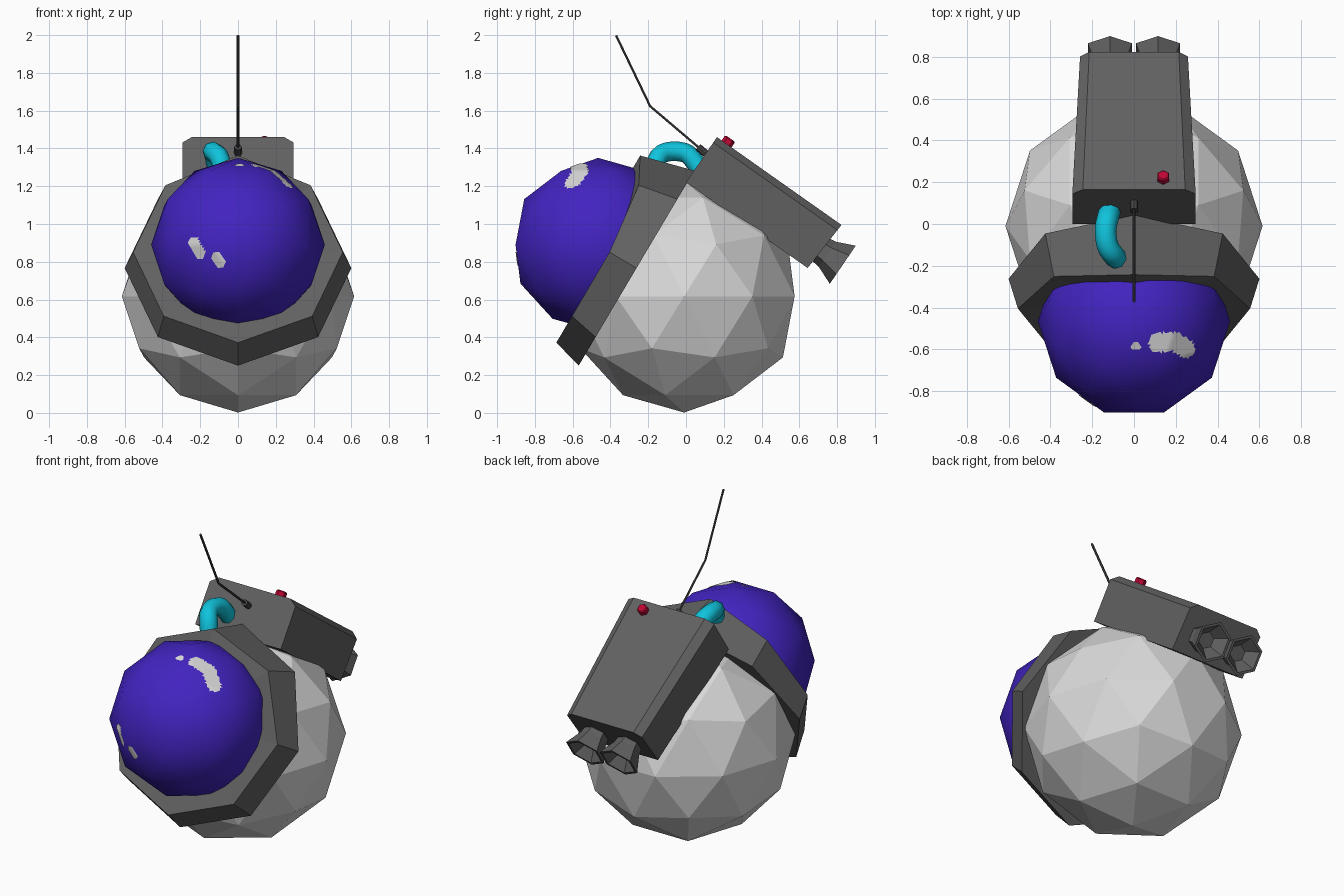
import bpy, bmesh, math
from mathutils import Vector, Matrix

if "Cube" in bpy.data.objects:
    bpy.data.objects.remove(bpy.data.objects["Cube"])


def material(name, rgb):
    m = bpy.data.materials.new(name)
    m.diffuse_color = (*rgb, 1)
    m.use_nodes = True
    m.node_tree.nodes["Principled BSDF"].inputs["Base Color"].default_value = m.diffuse_color
    return m


WHITE = material("off white", (0.70, 0.70, 0.70))
GREY = material("dark grey", (0.12, 0.12, 0.12))
BLUE = material("visor indigo", (0.055, 0.017, 0.53))
CYAN = material("hose cyan", (0.005, 0.55, 0.72))
RED = material("button red", (0.52, 0.002, 0.035))
BLACK = material("antenna grey", (0.06, 0.06, 0.06))


def finish(name, bm, mat, smooth=False):
    bmesh.ops.recalc_face_normals(bm, faces=bm.faces[:])
    me = bpy.data.meshes.new(name)
    for f in bm.faces:
        f.smooth = smooth
    bm.to_mesh(me)
    bm.free()
    me.materials.append(mat)
    ob = bpy.data.objects.new(name, me)
    bpy.context.collection.objects.link(ob)
    return ob


def loft(name, rings, mat, cap_start=True, cap_end=True):
    """Bridge equal-length rings of points."""
    bm = bmesh.new()
    vs = [[bm.verts.new(p) for p in r] for r in rings]
    n = len(rings[0])
    for a, b in zip(vs, vs[1:]):
        for i in range(n):
            j = (i + 1) % n
            bm.faces.new((a[i], a[j], b[j], b[i]))
    if cap_start:
        bm.faces.new(vs[0])
    if cap_end:
        bm.faces.new(vs[-1])
    return finish(name, bm, mat)


def turned(name, base, axis, profile, sides, mat):
    """Low-poly turned part: profile of (distance along axis, radius)."""
    axis = Vector(axis).normalized()
    side = Vector((1, 0, 0))
    up = side.cross(axis).normalized()
    rings = []
    for d, r in profile:
        ring = []
        for i in range(sides):
            t = 2 * math.pi * i / sides
            ring.append(Vector(base) + axis * d + (up * math.cos(t) + side * math.sin(t)) * r)
        rings.append(ring)
    return loft(name, rings, mat)


def icosphere(centre, radius):
    bm = bmesh.new()
    m = Matrix.Translation(centre) @ Matrix.Rotation(math.pi / 2, 4, 'Z')
    bmesh.ops.create_icosphere(bm, subdivisions=2, radius=radius, matrix=m)
    return bm


def tube(name, pts, radius, mat, res, smooth, kind='POLY'):
    cu = bpy.data.curves.new(name, 'CURVE')
    cu.dimensions = '3D'
    cu.bevel_depth = radius
    cu.bevel_resolution = res
    cu.use_fill_caps = True
    sp = cu.splines.new(kind)
    sp.points.add(len(pts) - 1)
    for p, co in zip(sp.points, pts):
        p.co = (*co, 1)
    if kind == 'NURBS':
        sp.order_u = 3
        sp.use_endpoint_u = True
        sp.resolution_u = 3
    sp.use_smooth = smooth
    cu.materials.append(mat)
    ob = bpy.data.objects.new(name, cu)
    bpy.context.collection.objects.link(ob)
    bpy.ops.object.select_all(action='DESELECT')
    ob.select_set(True)
    bpy.context.view_layer.objects.active = ob
    bpy.ops.object.convert(target='MESH')
    return ob


# Body and visor spheres
BODY = Vector((0, -0.01, 0.617))
VISOR = Vector((0, -0.465, 0.89))
R = 0.46
finish("body", icosphere(BODY, 0.615), WHITE)
finish("visor", icosphere(VISOR, R), BLUE, smooth=True)

# Visor glints: thin plates cut from a finely divided visor, near short paths
GLINTS = [
    ([(0.12, -0.105, 0.43), (0.20, -0.10, 0.40), (0.265, -0.14, 0.345)], 0.048),
    ([(0.01, -0.125, 0.44)], 0.022),
    ([(-0.24, -0.39, 0.005), (-0.21, -0.40, -0.04)], 0.038),
    ([(-0.112, -0.44, -0.07), (-0.098, -0.44, -0.095)], 0.031),
]


def on_glint(p):
    p = p.normalized() * R
    for path, r in GLINTS:
        for a, b in zip(path, path[1:] or path):
            for k in range(9):
                if (Vector(a).lerp(Vector(b), k / 8).normalized() * R - p).length < r:
                    return True
    return False


bm = icosphere(VISOR, R)
far = [f for f in bm.faces if (f.calc_center_median() - VISOR).y > 0.15]
bmesh.ops.delete(bm, geom=far, context='FACES')
bmesh.ops.subdivide_edges(bm, edges=bm.edges[:], cuts=15, use_grid_fill=True)
off = [f for f in bm.faces if not on_glint(f.calc_center_median() - VISOR)]
bmesh.ops.delete(bm, geom=off, context='FACES')
for v in bm.verts:
    v.co = VISOR + (v.co - VISOR) * 1.01
finish("visor_glints", bm, WHITE, smooth=True)

# Octagonal collar, deeper at the top like a brim
AXIS = Vector((0, -0.86, 0.51)).normalized()
UP = Vector((0, 0.51, 0.86)).normalized()
SIDE = Vector((1, 0, 0))


def collar_ring(depths, radii):
    ring = []
    for i in range(8):
        t = i * math.pi / 4
        k = min(i, 8 - i)
        ring.append(BODY + AXIS * depths[k]
                    + (UP * math.cos(t) + SIDE * math.sin(t)) * radii[k])
    return ring


front = [0.58, 0.507, 0.459, 0.457, 0.457]
loft("collar", [
    collar_ring([0.293] * 5, [0.48] * 5),
    collar_ring([0.293] * 5, [0.60] * 5),
    collar_ring(front, [0.6 - 0.27 * (d - 0.293) for d in front]),
    collar_ring(front, [0.41] * 5),
], GREY)


# Backpack: tapered box with chamfered top edges
def pack_ring(bottom, top, w):
    section = [(-1, 0), (1, 0), (1, 0.88), (0.83, 1), (-0.83, 1), (-1, 0.88)]
    pts = []
    for s, t in section:
        y, z = Vector(bottom).lerp(Vector(top), t)
        pts.append(Vector((s * w, y, z)))
    return pts


loft("backpack", [pack_ring((0.0, 1.22), (0.164, 1.46), 0.295),
                  pack_ring((0.644, 0.767), (0.823, 0.995), 0.258)], GREY)

# Twin flared six-sided nozzles with hollow mouths
BACK = Vector((0, 0.826, -0.563)).normalized()
for label, x in (("left", -0.115), ("right", 0.115)):
    rim = Vector((x, 0.83, 0.784))
    turned("nozzle_" + label, rim, BACK,
           [(-0.14, 0.075), (-0.10, 0.08), (0, 0.122), (0, 0.105), (-0.07, 0.05)], 6, GREY)

# Button on the backpack
turned("button", (0.14, 0.205, 1.41), (0, 0.576, 0.817), [(0, 0.032), (0.045, 0.032), (0.052, 0.025)], 6, RED)

# Antenna with its socket
rod_dir = Vector((0, -0.28, 0.238))
turned("antenna_socket", (0, 0.105, 1.372), rod_dir, [(0, 0.02), (0.055, 0.02)], 8, BLACK)
tube("antenna", [(0, 0.09, 1.386), (0, -0.19, 1.624), (0, -0.37, 1.998)], 0.007, BLACK, 1, False)

# Air hose from backpack to collar
tube("air_hose", [(-0.11, 0.085, 1.27), (-0.125, 0.03, 1.36), (-0.138, -0.02, 1.385),
                  (-0.13, -0.11, 1.385), (-0.085, -0.165, 1.345), (-0.075, -0.175, 1.23)],
     0.052, CYAN, 2, True, 'NURBS')
